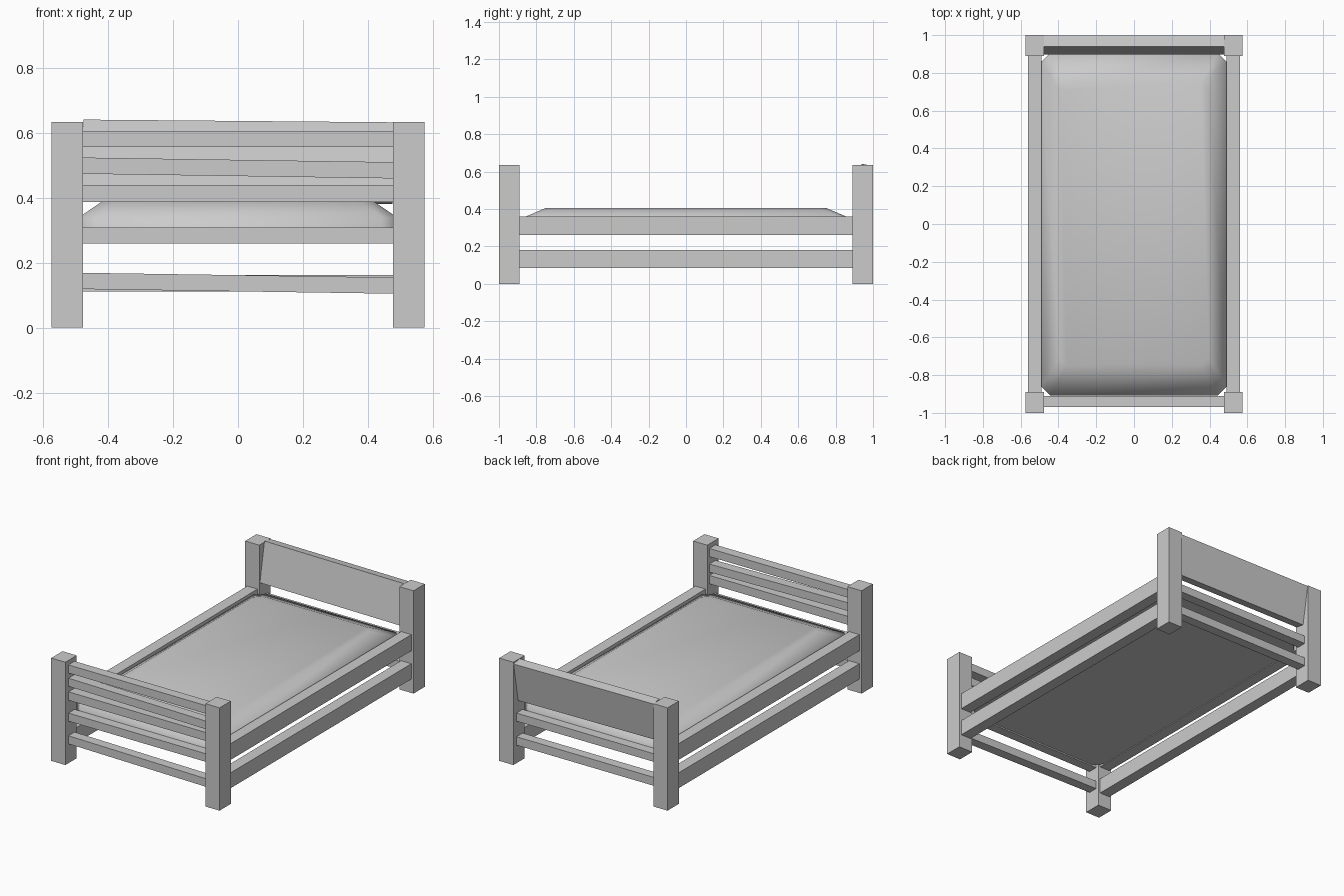
import bpy
import math
from mathutils import Matrix

if "Cube" in bpy.data.objects:
    bpy.data.objects.remove(bpy.data.objects["Cube"], do_unlink=True)

GREY = (0.6, 0.6, 0.6, 1.0)
grey = bpy.data.materials.new("light_grey")
grey.use_nodes = True
grey.diffuse_color = GREY
grey.node_tree.nodes["Principled BSDF"].inputs["Base Color"].default_value = GREY


def add_object(name, verts, faces):
    mesh = bpy.data.meshes.new(name)
    mesh.from_pydata(verts, [], faces)
    mesh.materials.append(grey)
    obj = bpy.data.objects.new(name, mesh)
    bpy.context.collection.objects.link(obj)
    return obj


def loft(name, rings):
    """Closed solid through rings of equal point count, bottom to top."""
    n = len(rings[0])
    verts = [p for ring in rings for p in ring]
    faces = [tuple(reversed(range(n))), tuple(range(len(verts) - n, len(verts)))]
    for r in range(len(rings) - 1):
        for i in range(n):
            j = (i + 1) % n
            faces.append((r * n + i, r * n + j, r * n + n + j, r * n + n + i))
    return add_object(name, verts, faces)


def box(name, center, size, lean=0.0, roll=0.0):
    x, y, z = (s / 2 for s in size)
    rings = [[(-x, -y, h), (x, -y, h), (x, y, h), (-x, y, h)] for h in (-z, z)]
    obj = loft(name, rings)
    turn = Matrix.Rotation(roll, 4, 'Y') @ Matrix.Rotation(lean, 4, 'X')
    obj.data.transform(Matrix.Translation(center) @ turn)
    return obj


def octagon(hx, hy, z, cut):
    """Rectangle with clipped corners, counter-clockwise."""
    return [(hx - cut, -hy, z), (hx, cut - hy, z), (hx, hy - cut, z), (hx - cut, hy, z),
            (cut - hx, hy, z), (-hx, hy - cut, z), (-hx, cut - hy, z), (cut - hx, -hy, z)]


# Posts and side rails
for sx, side in ((1, "left"), (-1, "right")):
    for sy, end in ((-1, "front"), (1, "back")):
        box(f"{end}_{side}_post", (sx * 0.526, sy * 0.945, 0.317), (0.097, 0.11, 0.634))
    box(f"{side}_upper_rail", (sx * 0.525, 0, 0.31), (0.07, 1.79, 0.10))
    box(f"{side}_lower_rail", (sx * 0.525, 0, 0.133), (0.07, 1.79, 0.095))

# Footboard bars, two of them hung slightly crooked
CROOKED = math.radians(0.85)
for name, z, height, roll in (("lower", 0.137, 0.05, CROOKED),
                              ("frame", 0.284, 0.05, 0),
                              ("bottom", 0.414, 0.052, 0),
                              ("middle", 0.492, 0.05, CROOKED),
                              ("top", 0.581, 0.05, 0)):
    box(f"footboard_{name}_bar", (0, -0.94, z), (0.965, 0.06, height), roll=roll)

# Headboard bars and leaning panel
box("headboard_lower_bar", (0, 0.94, 0.137), (0.965, 0.06, 0.052))
box("headboard_frame_bar", (0, 0.94, 0.284), (0.965, 0.06, 0.05))
box("headboard_panel", (0, 0.947, 0.511), (0.955, 0.06, 0.245),
    lean=math.radians(-10), roll=math.radians(0.5))

# Mattress with softly sloping top edges
mattress = loft("mattress", [octagon(0.493, 0.907, 0.265, 0.05),
                             octagon(0.493, 0.907, 0.338, 0.05),
                             octagon(0.395, 0.75, 0.405, 0.04)])
bpy.ops.object.select_all(action='DESELECT')
mattress.select_set(True)
bpy.context.view_layer.objects.active = mattress
bpy.ops.object.shade_smooth_by_angle(angle=math.radians(70))
